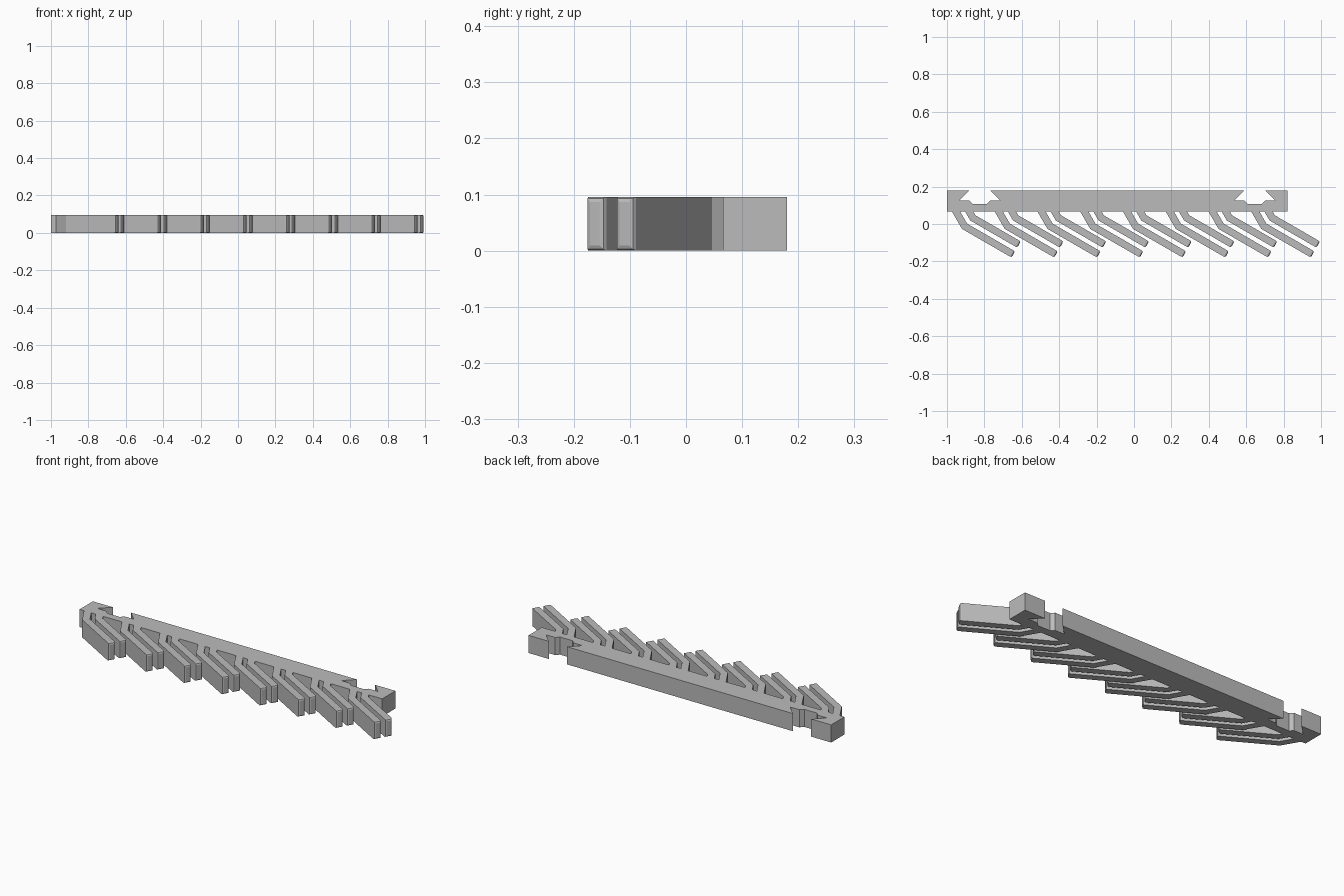
import bpy, bmesh
from mathutils import Vector

cube = bpy.data.objects.get("Cube")
if cube:
    bpy.data.objects.remove(cube)

HEIGHT = 0.096
BACK, FRONT = 0.18, 0.066

grey = bpy.data.materials.new("plain_grey")
grey.use_nodes = True
grey.diffuse_color = (0.5, 0.5, 0.5, 1)
grey.node_tree.nodes["Principled BSDF"].inputs["Base Color"].default_value = (0.5, 0.5, 0.5, 1)


def extrude_outline(name, points, tip=None):
    """Extrude a flat outline upward; bevel the rim of the end face if tip gives its direction."""
    bm = bmesh.new()
    face = bm.faces.new([bm.verts.new((x, y, 0)) for x, y in points])
    top = bmesh.ops.extrude_face_region(bm, geom=[face])
    verts = [v for v in top["geom"] if isinstance(v, bmesh.types.BMVert)]
    bmesh.ops.translate(bm, verts=verts, vec=(0, 0, HEIGHT))
    bmesh.ops.recalc_face_normals(bm, faces=bm.faces)
    if tip:
        bm.normal_update()
        end = max(bm.faces, key=lambda f: f.normal.dot(tip))
        bmesh.ops.bevel(bm, geom=list(end.edges), offset=0.009, segments=2,
                        profile=0.5, affect='EDGES')
    mesh = bpy.data.meshes.new(name)
    bm.to_mesh(mesh)
    bm.free()
    mesh.materials.append(grey)
    obj = bpy.data.objects.new(name, mesh)
    bpy.context.collection.objects.link(obj)
    return obj


# Bar with two dovetail notches along its back edge
half_notch = [(0.055, BACK), (0.11, 0.125), (0.055, 0.125), (0.038, 0.107)]
outline = [(-1, FRONT), (-1, BACK)]
for centre in (-0.825, 0.645):
    outline += [(centre - w, y) for w, y in half_notch]
    outline += [(centre + w, y) for w, y in reversed(half_notch)]
outline += [(0.822, BACK), (0.822, FRONT)]
extrude_outline("bar", outline)

# Bent teeth in pairs: a steep root, then a shallower arm
ROOT = Vector((0.5, -0.866))
ARM = Vector((0.866, -0.5))
MITRE = Vector((0.732, 0.732))      # moves the bend per unit of sideways offset
SIDE = Vector((0.5, 0.866))
BEND = Vector((-0.92, -0.026))
ARM_LENGTH = 0.306
PITCH = 0.2286
THICK = 0.038


def tooth(name, shift, offset):
    edges = []
    for off in (offset, offset + THICK):
        bend = BEND + MITRE * off + Vector((shift, 0))
        root = bend - ROOT * ((FRONT + 0.002 - bend.y) / 0.866)
        end = BEND + Vector((shift, 0)) + ARM * ARM_LENGTH + SIDE * off
        edges.append([root, bend, end])
    extrude_outline(name, edges[0] + edges[1][::-1], ARM.to_3d())


for i in range(8):
    tooth(f"outer_tooth_{i + 1}", i * PITCH, 0)
    tooth(f"inner_tooth_{i + 1}", i * PITCH, 0.061)
